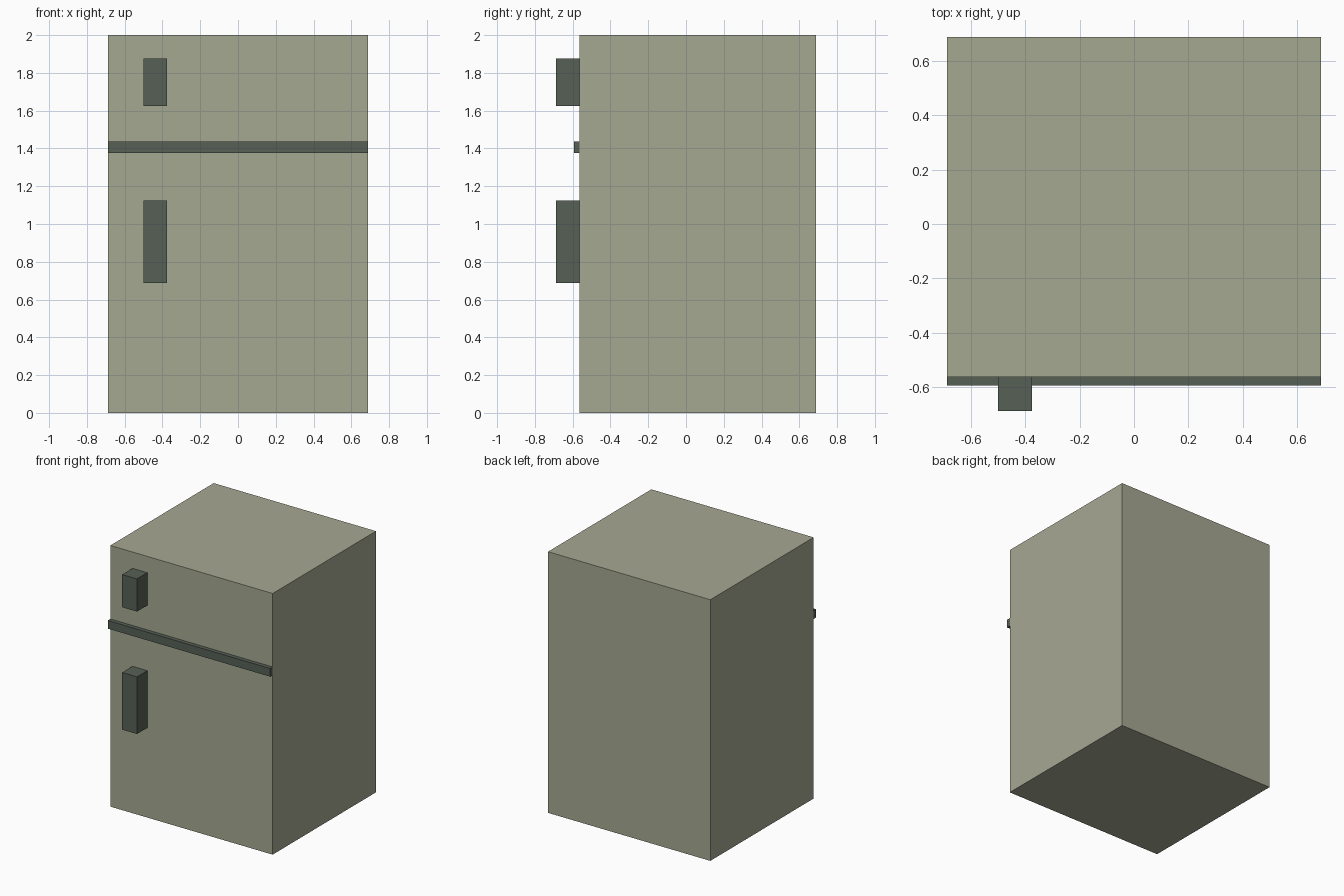
import bpy
import bmesh
from mathutils import Vector

cube = bpy.data.objects.get("Cube")
if cube:
    bpy.data.objects.remove(cube, do_unlink=True)


def make_material(name, rgb):
    mat = bpy.data.materials.new(name)
    mat.use_nodes = True
    colour = (*rgb, 1.0)
    mat.diffuse_color = colour
    bsdf = next(n for n in mat.node_tree.nodes if n.type == 'BSDF_PRINCIPLED')
    bsdf.inputs["Base Color"].default_value = colour
    return mat


def make_box(name, low, high, mat):
    """Flat-shaded box between two opposite corners."""
    low, high = Vector(low), Vector(high)
    centre, size = (low + high) / 2, high - low
    bm = bmesh.new()
    bmesh.ops.create_cube(bm, size=1.0)
    bmesh.ops.scale(bm, vec=size, verts=bm.verts)
    mesh = bpy.data.meshes.new(name)
    bm.to_mesh(mesh)
    bm.free()
    mesh.materials.append(mat)
    obj = bpy.data.objects.new(name, mesh)
    obj.location = centre
    bpy.context.collection.objects.link(obj)
    return obj


enamel = make_material("pale olive enamel", (0.381, 0.391, 0.287))
trim = make_material("dark grey green trim", (0.093, 0.117, 0.093))

HALF = 0.6875     # half width, also the overall half depth
FRONT = -0.5625   # front face of the cabinet

# Cabinet
make_box("cabinet", (-HALF, FRONT, 0), (HALF, HALF, 2), enamel)

# Strip between the freezer door and the fridge door
make_box("door_divider", (-HALF, FRONT - 0.031, 1.375), (HALF, FRONT, 1.4375), trim)

# Door handles
for name, bottom, top in (("freezer_handle", 1.625, 1.875),
                          ("fridge_handle", 0.6875, 1.125)):
    make_box(name, (-0.5, -HALF, bottom), (-0.375, FRONT, top), trim)
